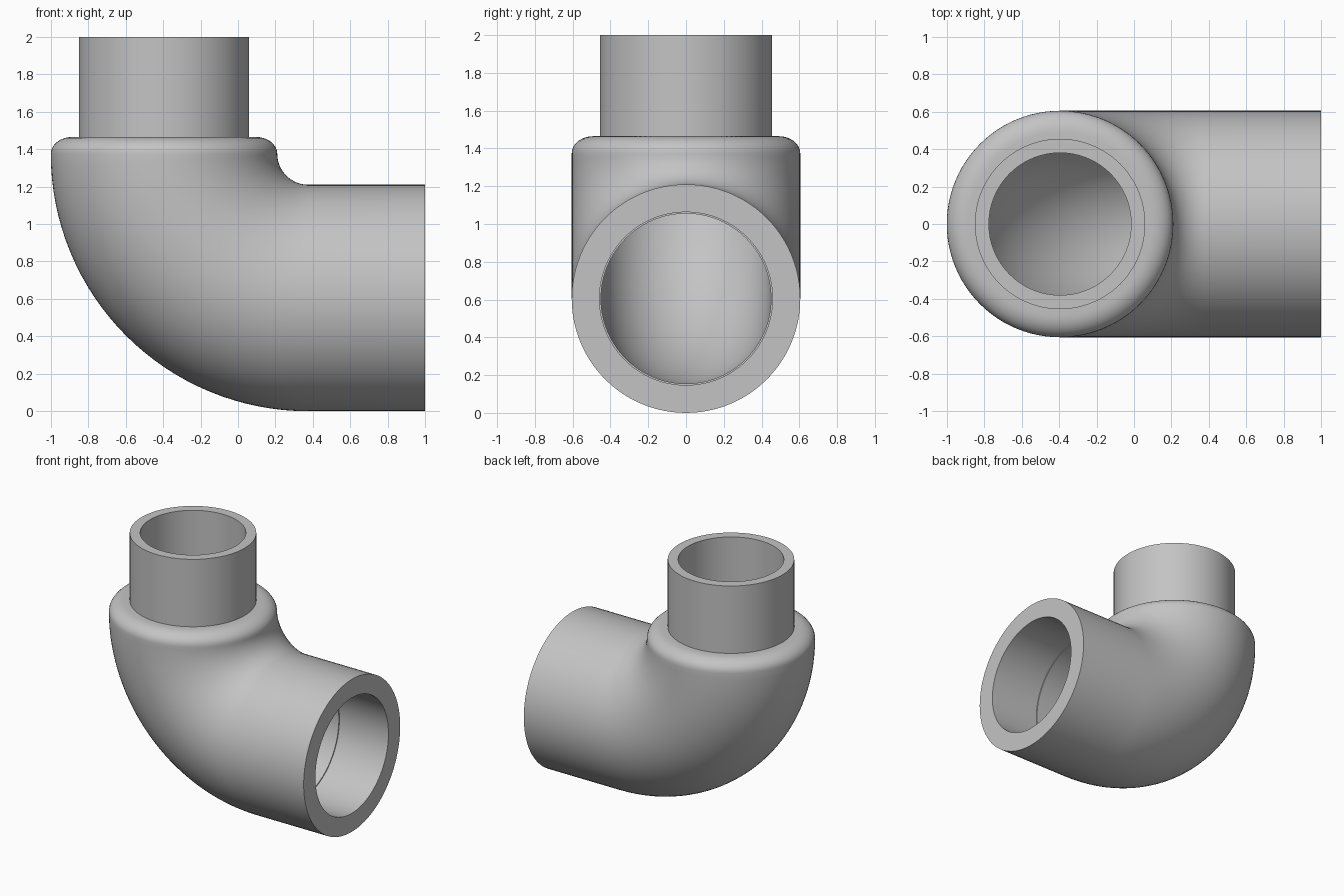
import bpy, bmesh
from math import sin, cos, pi, radians
from mathutils import Vector

cube = bpy.data.objects.get("Cube")
if cube:
    bpy.data.objects.remove(cube, do_unlink=True)

SIDES = 96
R_OUT, R_SOCKET, R_BORE = 0.605, 0.458, 0.45
R_SPIGOT, R_SPIGOT_BORE = 0.455, 0.38
BEND = 0.77                               # bend radius of the centre line
CX, CZ = -0.395, R_OUT                    # axes of the spigot and the outlet
PIVOT = Vector((CX + BEND, 0, CZ + BEND))
TOP = 1.465                               # shoulder under the spigot

grey = bpy.data.materials.new("plain grey")
grey.use_nodes = True
colour = (0.55, 0.55, 0.55, 1)
grey.diffuse_color = colour
grey.node_tree.nodes["Principled BSDF"].inputs["Base Color"].default_value = colour


def bend_ring(angle, radius):
    """Ring on the bend: 0 faces the outlet, a quarter turn faces the spigot."""
    return PIVOT + BEND * Vector((-sin(angle), 0, -cos(angle))), angle, radius


def upright(z, radius):
    return Vector((CX, 0, z)), pi / 2, radius


def outlet(x, radius):
    return Vector((x, 0, CZ)), 0, radius


def skin(name, rings):
    """Join a closed sequence of rings into one hollow solid."""
    bm = bmesh.new()
    loops = []
    for centre, angle, radius in rings:
        across = Vector((sin(angle), 0, cos(angle)))
        loops.append([bm.verts.new(centre + radius * (
            across * cos(2 * pi * i / SIDES) + Vector((0, sin(2 * pi * i / SIDES), 0))))
            for i in range(SIDES)])
    for a, b in zip(loops, loops[1:] + loops[:1]):
        for i in range(SIDES):
            j = (i + 1) % SIDES
            bm.faces.new((a[i], a[j], b[j], b[i]))
    bmesh.ops.recalc_face_normals(bm, faces=bm.faces)
    mesh = bpy.data.meshes.new(name)
    bm.to_mesh(mesh)
    bm.free()
    mesh.materials.append(grey)
    obj = bpy.data.objects.new(name, mesh)
    bpy.context.collection.objects.link(obj)
    bpy.ops.object.select_all(action="DESELECT")
    obj.select_set(True)
    bpy.context.view_layer.objects.active = obj
    bpy.ops.object.shade_smooth_by_angle(angle=radians(30))
    return obj


# Elbow body: outer bend, rounded shoulder, bore and outlet socket
steps = 32
quarter = [pi / 2 * k / steps for k in range(steps + 1)]
rings = [outlet(1, R_OUT)]
rings += [bend_ring(a, R_OUT) for a in quarter]
round_w, round_h = 0.115, TOP - PIVOT.z
rings += [upright(PIVOT.z + round_h * sin(a), R_OUT - round_w * (1 - cos(a)))
          for a in quarter[4::4]]
rings += [upright(TOP, R_BORE)]
rings += [bend_ring(a, R_BORE) for a in reversed(quarter)]
rings += [outlet(0.57, R_BORE), outlet(0.57, R_SOCKET), outlet(1, R_SOCKET)]
skin("elbow_body", rings)

# Spigot: straight tube seated in the shoulder
skin("spigot", [upright(1.43, R_SPIGOT), upright(2, R_SPIGOT),
                upright(2, R_SPIGOT_BORE), upright(1.43, R_SPIGOT_BORE)])
